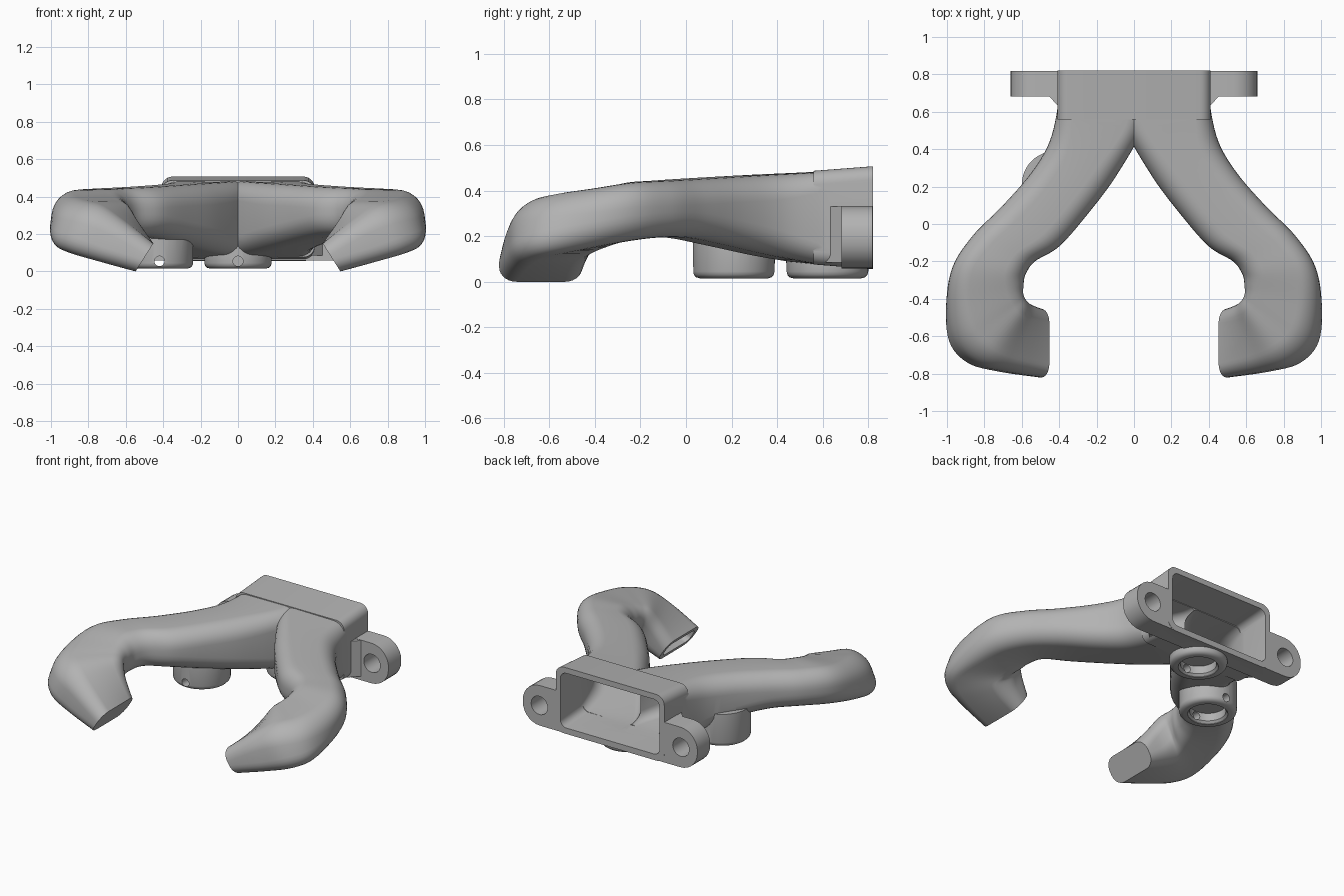
import bpy
import bmesh
import math
from mathutils import Vector, Matrix

old = bpy.data.objects.get("Cube")
if old:
    bpy.data.objects.remove(old, do_unlink=True)

grey = bpy.data.materials.new("plain grey")
grey.use_nodes = True
grey.diffuse_color = (0.45, 0.45, 0.45, 1)
grey.node_tree.nodes["Principled BSDF"].inputs["Base Color"].default_value = grey.diffuse_color

WALL = 0.035
CENTRE_BOSS = (0, 0.62)
SIDE_BOSS = (-0.42, 0.21)


def make_object(name, bm):
    bmesh.ops.recalc_face_normals(bm, faces=bm.faces)
    mesh = bpy.data.meshes.new(name)
    bm.to_mesh(mesh)
    bm.free()
    mesh.materials.append(grey)
    obj = bpy.data.objects.new(name, mesh)
    bpy.context.collection.objects.link(obj)
    return obj


def loft(name, rings):
    """Skin closed rings of points and cap both ends."""
    bm = bmesh.new()
    rows = [[bm.verts.new(p) for p in ring] for ring in rings]
    count = len(rows[0])
    for a, b in zip(rows, rows[1:]):
        for i in range(count):
            j = (i + 1) % count
            bm.faces.new((a[i], a[j], b[j], b[i]))
    bm.faces.new(rows[0])
    bm.faces.new(rows[-1])
    return make_object(name, bm)


def rounded_ring(centre, u, v, radius, inset=0.0):
    """Rounded rectangle spanned by the half-size vectors u and v."""
    hu, hv = u.length - inset, v.length - inset
    r = min(max(radius - inset, 0.02), hu * 0.98, hv * 0.98)
    u, v = u.normalized(), v.normalized()
    ring = []
    for k, (su, sv) in enumerate(((1, 1), (-1, 1), (-1, -1), (1, -1))):
        for step in range(8):
            a = (k + step / 7) * math.pi / 2
            ring.append(centre + u * (su * (hu - r) + r * math.cos(a))
                        + v * (sv * (hv - r) + r * math.sin(a)))
    return ring


def catmull(keys, steps):
    """Smoothly resample a list of equal-length tuples."""
    out = []
    for i in range(len(keys) - 1):
        p0, p1 = keys[max(i - 1, 0)], keys[i]
        p2, p3 = keys[i + 1], keys[min(i + 2, len(keys) - 1)]
        for s in range(steps):
            t = s / steps
            out.append([b + 0.5 * t * (c - a + t * (2 * a - 5 * b + 4 * c - d
                        + t * (3 * (b - c) + d - a)))
                        for a, b, c, d in zip(p0, p1, p2, p3)])
    return out + [list(keys[-1])]


# Arm stations: inner x, y, outer x, y, bottom z, top z, sideways lean, corner radius
ARM = [
    (-0.04, 0.66, 0.405, 0.70, 0.07, 0.49, 0, 0.07),
    (-0.04, 0.50, 0.415, 0.58, 0.08, 0.48, 0, 0.09),
    (0.10, 0.25, 0.46, 0.42, 0.115, 0.47, 0, 0.11),
    (0.25, 0.05, 0.56, 0.26, 0.155, 0.46, 0, 0.11),
    (0.40, -0.12, 0.71, 0.09, 0.19, 0.45, 0, 0.11),
    (0.53, -0.20, 0.86, -0.06, 0.195, 0.443, 0, 0.11),
    (0.58, -0.27, 0.97, -0.23, 0.18, 0.435, 0, 0.11),
    (0.595, -0.33, 1.0, -0.43, 0.15, 0.41, -0.02, 0.11),
    (0.61, -0.37, 0.97, -0.63, 0.12, 0.385, -0.05, 0.11),
    (0.61, -0.40, 0.86, -0.745, 0.09, 0.355, -0.07, 0.11),
    (0.575, -0.43, 0.70, -0.79, 0.05, 0.275, -0.06, 0.09),
    (0.50, -0.455, 0.50, -0.82, 0.0, 0.15, -0.0475, 0.075),
]


def arm(name, side, inset=0.0):
    rings = []
    for ix, iy, ox, oy, low, high, lean, r in catmull(ARM, 6):
        inner = Vector((side * ix, iy, (low + high) / 2))
        outer = Vector((side * ox, oy, (low + high) / 2))
        v = Vector((side * lean, 0, (high - low) / 2))
        rings.append(rounded_ring((inner + outer) / 2, (outer - inner) / 2, v, r, inset))
    if inset:  # run the passage out through the nozzle mouth
        push = Vector((-side * 0.083, 0, -0.055))
        rings.append([p + push for p in rings[-1]])
    return loft(name, rings)


def box_duct(name, stations, half_width, radius, inset=0.0):
    """Rectangular duct along y from (y, bottom, top) stations."""
    return loft(name, [rounded_ring(Vector((0, y, (low + high) / 2)), Vector((half_width, 0, 0)),
                                    Vector((0, 0, (high - low) / 2)), radius, inset)
                       for y, low, high in stations])


def lathe(name, centre, profile, segments=48):
    turns = [math.tau * i / segments for i in range(segments)]
    return loft(name, [[(centre[0] + r * math.cos(a), centre[1] + r * math.sin(a), z)
                        for a in turns] for r, z in profile])


def rod_y(name, x, z, radius, y0, y1, segments=32):
    turns = [math.tau * i / segments for i in range(segments)]
    return loft(name, [[(x + radius * math.cos(a), y, z + radius * math.sin(a))
                        for a in turns] for y in (y0, y1)])


def prism_z(name, points, low, high):
    return loft(name, [[(x, y, z) for x, y in points] for z in (low, high)])


def combine(target, other, operation):
    mod = target.modifiers.new(operation, 'BOOLEAN')
    mod.operation = operation
    mod.solver = 'EXACT'
    mod.object = other
    bpy.context.view_layer.objects.active = target
    bpy.ops.object.modifier_apply(modifier=mod.name)
    bpy.data.objects.remove(other, do_unlink=True)


# Inlet box
duct = box_duct("air_duct", [(0.56, 0.076, 0.487), (0.82, 0.055, 0.507)], 0.41, 0.06)
solids, cuts = [], []

# Two curved arms with their air passages
for side, label in ((1, "left"), (-1, "right")):
    solids.append(arm(label + "_arm", side))
    cuts.append(arm(label + "_passage", side, WALL))

# Mounting flange: a stadium plate with a gusset and bolt hole on each end
solids.append(loft("flange", [rounded_ring(Vector((0, y, 0.195)), Vector((0.66, 0, 0)),
                                           Vector((0, 0, 0.137)), 0.13) for y in (0.682, 0.819)]))
for side in (1, -1):
    gusset = [(side * x, y) for x, y in ((0.30, 0.57), (0.36, 0.58), (0.46, 0.69), (0.30, 0.70))]
    solids.append(prism_z("gusset", gusset, 0.085, 0.33))
    cuts.append(rod_y("bolt_hole", side * 0.535, 0.195, 0.062, 0.6, 0.9))
cuts.append(box_duct("inlet_cavity", [(0.58, 0.076, 0.487), (0.86, 0.058, 0.507)], 0.41, 0.08, WALL))

# Round bosses below, each with a pocket and a cross pin hole
for label, centre, top in (("centre", CENTRE_BOSS, 0.15), ("side", SIDE_BOSS, 0.24)):
    solids.append(lathe(label + "_boss", centre,
                        [(0.15, 0.015), (0.166, 0.02), (0.176, 0.031), (0.18, 0.045), (0.18, top)]))
    cuts.append(lathe(label + "_pocket", centre, [(0.125, -0.02), (0.125, 0.018), (0.112, 0.032),
                                                  (0.112, 0.085)]))
    cuts.append(rod_y(label + "_pin_hole", centre[0], 0.055, 0.027,
                      centre[1] - 0.25, centre[1] + 0.17 + 0.03 * (label == "side"), 20))

for part in solids:
    combine(duct, part, 'UNION')
for part in cuts:
    combine(duct, part, 'DIFFERENCE')

for obj in bpy.context.selected_objects:
    obj.select_set(False)
duct.select_set(True)
bpy.context.view_layer.objects.active = duct
bpy.ops.object.shade_smooth_by_angle(angle=math.radians(32))
